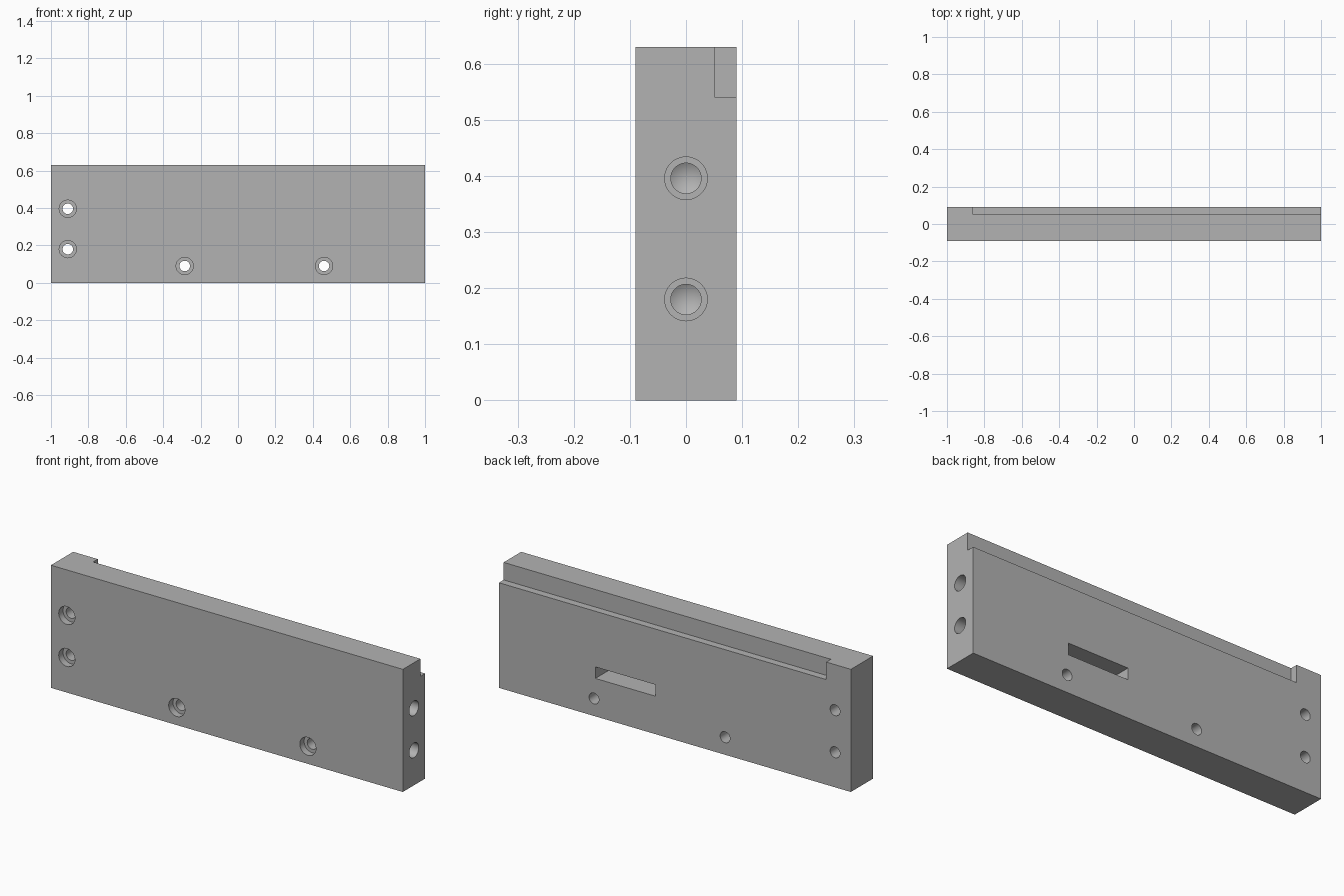
import bpy
import bmesh
from math import radians, tau
from mathutils import Matrix, Vector

default = bpy.data.objects.get("Cube")
if default:
    bpy.data.objects.remove(default, do_unlink=True)

steel = bpy.data.materials.new("plain grey metal")
steel.use_nodes = True
GREY = (0.45, 0.45, 0.45, 1)
steel.diffuse_color = GREY
steel.node_tree.nodes["Principled BSDF"].inputs["Base Color"].default_value = GREY


def make_object(name, bm):
    bmesh.ops.recalc_face_normals(bm, faces=bm.faces)
    mesh = bpy.data.meshes.new(name)
    bm.to_mesh(mesh)
    bm.free()
    mesh.materials.append(steel)
    obj = bpy.data.objects.new(name, mesh)
    bpy.context.collection.objects.link(obj)
    return obj


def box(name, low, high):
    low, high = Vector(low), Vector(high)
    bm = bmesh.new()
    bmesh.ops.create_cube(bm, size=1)
    bmesh.ops.scale(bm, vec=high - low, verts=bm.verts)
    bmesh.ops.translate(bm, vec=(low + high) / 2, verts=bm.verts)
    return make_object(name, bm)


def drill(name, profile, origin, direction):
    """Turned cutter: (radius, depth) profile sunk from origin along direction."""
    bm = bmesh.new()
    points = [bm.verts.new((r, 0, d)) for r, d in profile]
    edges = [bm.edges.new(pair) for pair in zip(points, points[1:])]
    bmesh.ops.spin(bm, geom=points + edges, cent=(0, 0, 0), axis=(0, 0, 1),
                   angle=tau, steps=48, use_duplicate=False)
    bmesh.ops.remove_doubles(bm, verts=bm.verts, dist=0.0001)
    turn = Vector((0, 0, 1)).rotation_difference(Vector(direction)).to_matrix().to_4x4()
    bm.transform(Matrix.Translation(origin) @ turn)
    return make_object(name, bm)


# Main plate
HALF_T, HEIGHT = 0.09, 0.63
plate = box("mounting_plate", (-1, -HALF_T, 0), (1, HALF_T, HEIGHT))

# Rear top rebate and rear slot pocket
cutters = [
    box("rebate_cutter", (-0.86, 0.052, 0.54), (1.1, 0.2, 0.8)),
    box("slot_cutter", (0.11, -0.04, 0.195), (0.452, 0.2, 0.254)),
]

# Counterbored through holes from the front
counterbore = [(0, -0.05), (0.046, -0.05), (0.046, 0.035),
               (0.028, 0.035), (0.028, 0.3), (0, 0.3)]
for x, z in [(-0.91, 0.396), (-0.91, 0.18), (-0.285, 0.09), (0.46, 0.09)]:
    cutters.append(drill("screw_hole_cutter", counterbore, (x, -HALF_T, z), (0, 1, 0)))

# Stepped blind holes with conical bottoms in the end face
blind = [(0, -0.05), (0.038, -0.05), (0.038, 0.2),
         (0.027, 0.2), (0.027, 0.26), (0, 0.276)]
for z in (0.18, 0.396):
    cutters.append(drill("end_hole_cutter", blind, (1, 0, z), (-1, 0, 0)))

# Cut everything, then discard the cutters
bpy.ops.object.select_all(action="DESELECT")
plate.select_set(True)
bpy.context.view_layer.objects.active = plate
for cutter in cutters:
    cutter.hide_render = True
    cut = plate.modifiers.new(cutter.name, "BOOLEAN")
    cut.operation = "DIFFERENCE"
    cut.solver = "EXACT"
    cut.object = cutter
    bpy.ops.object.modifier_apply(modifier=cut.name)
    bpy.data.objects.remove(cutter, do_unlink=True)

bpy.ops.object.shade_smooth_by_angle(angle=radians(25))
